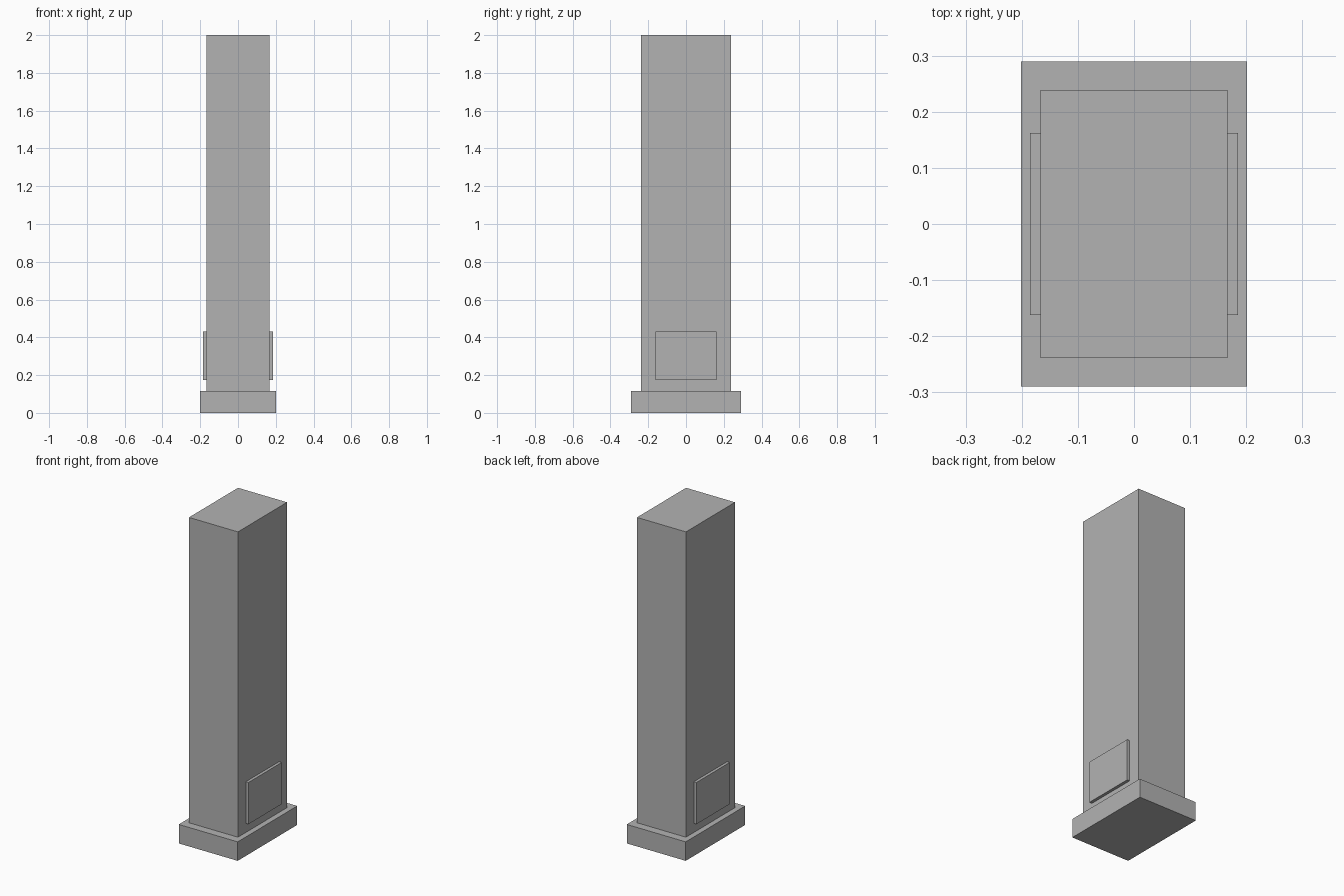
import bpy

if "Cube" in bpy.data.objects:
    bpy.data.objects.remove(bpy.data.objects["Cube"])

grey = bpy.data.materials.new("plain_grey")
grey.diffuse_color = (0.45, 0.45, 0.45, 1.0)
grey.use_nodes = True
grey.node_tree.nodes["Principled BSDF"].inputs["Base Color"].default_value = grey.diffuse_color


def box(name, low, high):
    """Axis-aligned box between two corners."""
    centre = [(a + b) / 2 for a, b in zip(low, high)]
    bpy.ops.mesh.primitive_cube_add(size=1, location=centre)
    obj = bpy.context.object
    obj.name = name
    obj.scale = [b - a for a, b in zip(low, high)]
    bpy.ops.object.transform_apply(location=False, rotation=False, scale=True)
    obj.data.materials.append(grey)
    return obj


# Plinth and tall shaft
box("base_plinth", (-0.201, -0.29, 0.0), (0.201, 0.29, 0.117))
box("column_shaft", (-0.167, -0.239, 0.117), (0.167, 0.239, 2.0))

# Raised panels low on both wide sides
box("left_panel", (-0.185, -0.162, 0.173), (-0.167, 0.162, 0.43))
box("right_panel", (0.167, -0.162, 0.173), (0.185, 0.162, 0.43))
